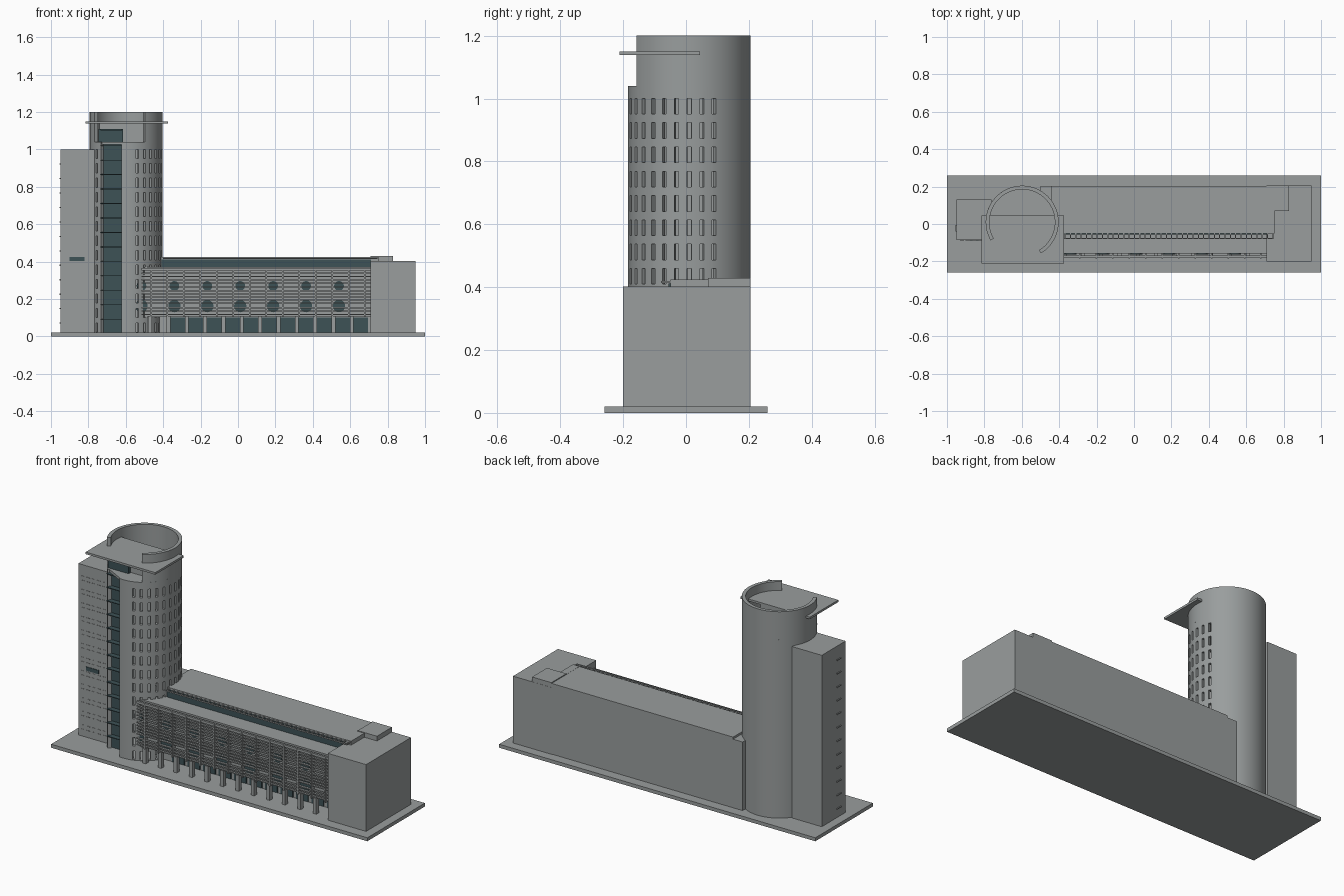
import bpy, bmesh, math

if "Cube" in bpy.data.objects:
    bpy.data.objects.remove(bpy.data.objects["Cube"])

CX, CY, R = -0.598, 0.01, 0.195     # tower axis and radius


def material(name, rgb):
    m = bpy.data.materials.new(name)
    m.diffuse_color = (*rgb, 1)
    m.use_nodes = True
    m.node_tree.nodes["Principled BSDF"].inputs["Base Color"].default_value = m.diffuse_color
    return m


CONCRETE = material("concrete grey", (0.32, 0.34, 0.34))
GLASS = material("dark teal glass", (0.047, 0.084, 0.094))


def finish(name, bm, mat):
    me = bpy.data.meshes.new(name)
    bm.to_mesh(me)
    bm.free()
    me.materials.append(mat)
    ob = bpy.data.objects.new(name, me)
    bpy.context.collection.objects.link(ob)
    return ob


def boxes(name, specs, mat=CONCRETE):
    """One object from boxes given as (x0, x1, y0, y1, z0, z1)."""
    bm = bmesh.new()
    for x0, x1, y0, y1, z0, z1 in specs:
        vs = bmesh.ops.create_cube(bm, size=1)["verts"]
        for v in vs:
            v.co.x = x1 if v.co.x > 0 else x0
            v.co.y = y1 if v.co.y > 0 else y0
            v.co.z = z1 if v.co.z > 0 else z0
    return finish(name, bm, mat)


def arc_wall(name, a0, a1, z0, z1, win_angles=(), win_rows=(), ww=2.0, wh=0.025):
    """Curved wall with window openings, angles in degrees."""
    edges = {a0, a1}
    for a in win_angles:
        edges |= {a - ww, a + ww}
    cuts = sorted(edges)
    angles = []
    for a, b in zip(cuts, cuts[1:]):
        n = max(1, round((b - a) / 5))
        angles += [a + (b - a) * i / n for i in range(n)]
    angles.append(a1)
    levels = sorted({z0, z1} | {r + s * wh for r in win_rows for s in (-1, 1)})
    bm = bmesh.new()
    grid = [[bm.verts.new((CX + R * math.cos(math.radians(a)),
                           CY + R * math.sin(math.radians(a)), z)) for z in levels]
            for a in angles]
    for i in range(len(angles) - 1):
        am = (angles[i] + angles[i + 1]) / 2
        in_col = any(abs(am - a) < ww for a in win_angles)
        for j in range(len(levels) - 1):
            zm = (levels[j] + levels[j + 1]) / 2
            if in_col and any(abs(zm - r) < wh for r in win_rows):
                continue
            bm.faces.new((grid[i][j], grid[i + 1][j], grid[i + 1][j + 1], grid[i][j + 1]))
    ob = finish(name, bm, CONCRETE)
    mod = ob.modifiers.new("thickness", "SOLIDIFY")
    mod.thickness = 0.02
    bpy.ops.object.select_all(action="DESELECT")
    ob.select_set(True)
    bpy.context.view_layer.objects.active = ob
    bpy.ops.object.modifier_apply(modifier=mod.name)
    bpy.ops.object.shade_smooth_by_angle(angle=math.radians(30))
    return ob


# Ground plate
boxes("base_plate", [(-1, 1, -0.26, 0.26, 0, 0.02)])

# Round tower: windowed shaft, taller crown open at the front
rows = [0.048 + 0.0773 * k for k in range(13)]
arc_wall("tower_shaft", -97, 226, 0.02, 1.04, [-72 + 12 * k for k in range(9)] + [216], rows)
arc_wall("tower_crown", -59, 210, 1.04, 1.2)

# Tower terrace floor, cut back behind the glass slot
bm = bmesh.new()
ring = [bm.verts.new((CX + 0.19 * math.cos(math.radians(a)),
                      CY + 0.19 * math.sin(math.radians(a)), 1.04)) for a in range(-97, 226, 6)]
face = bm.faces.new(ring)
ext = bmesh.ops.extrude_face_region(bm, geom=[face])["geom"]
bmesh.ops.translate(bm, vec=(0, 0, -0.015), verts=[v for v in ext if isinstance(v, bmesh.types.BMVert)])
bmesh.ops.recalc_face_normals(bm, faces=bm.faces)
finish("tower_terrace", bm, CONCRETE)
boxes("tower_penthouse", [(-0.74, -0.5, -0.09, 0.04, 1.04, 1.14)])
boxes("tower_canopy", [(-0.815, -0.375, -0.212, 0.045, 1.138, 1.15)])

# Tall glass strip in the tower slot with floor edges
boxes("tower_glass", [(-0.745, -0.615, -0.11, -0.095, 0.02, 1.11)], GLASS)
boxes("glass_floor_edges", [(-0.735, -0.62, -0.14, -0.11, 0.09 + 0.0773 * k, 0.094 + 0.0773 * k)
                            for k in range(13)], GLASS)
boxes("glass_top_edge", [(-0.735, -0.62, -0.14, -0.09, 1.1, 1.11)], GLASS)

# Stair block beside the tower
boxes("stair_block", [(-0.95, -0.762, -0.085, 0.13, 0.02, 1.0)])
boxes("stair_block_front_sills", [(-0.93 + 0.033 * i, -0.91 + 0.033 * i, -0.087, -0.084, z + d, z + d + 0.003)
                                  for z in rows[:12] for d in (0.01, 0.035) for i in range(5)])
boxes("stair_block_side_sills", [(-0.955, -0.949, -0.04, -0.005, z + 0.02, z + 0.026) for z in rows[:12]])
boxes("stair_block_window", [(-0.9, -0.82, -0.088, -0.084, 0.402, 0.424)], GLASS)

# Long wing: rear body, front upper storey, roof plate
boxes("wing_body", [(-0.5, 0.71, -0.05, 0.203, 0.02, 0.412)])
boxes("wing_roof", [(-0.44, 0.75, -0.05, 0.203, 0.412, 0.424)])
boxes("wing_upper_storey", [(-0.5, 0.71, -0.158, -0.05, 0.105, 0.37)])

# Clerestory glass and its sunshade
boxes("clerestory_glass", [(-0.41, 0.71, -0.056, -0.05, 0.37, 0.412)], GLASS)
boxes("sunshade", [(-0.4, 0.745, -0.08, -0.074, 0.413, 0.42)] +
      [(x, x + 0.006, -0.076, -0.05, 0.413, 0.42) for x in (-0.4 + 0.0285 * k for k in range(41))])

# Ground floor glazing, piers between the panes, front columns
boxes("ground_floor_wall", [(-0.42, 0.71, -0.075, -0.05, 0.02, 0.105)])
boxes("ground_floor_panes", [(x, x + 0.078, -0.08, -0.074, 0.022, 0.1)
                             for x in (-0.362 + 0.098 * k for k in range(11))], GLASS)
boxes("front_columns", [(x - 0.01, x + 0.01, -0.176, -0.15, 0.02, 0.11)
                        for x in (-0.47 + 0.098 * k for k in range(12))])

# Round windows behind the facade screen
bm = bmesh.new()
for k in range(7):
    for z, r in ((0.27, 0.026), (0.162, 0.033)):
        vs = bmesh.ops.create_cone(bm, cap_ends=True, segments=20, radius1=r, radius2=r, depth=0.006)["verts"]
        x = -0.34 + 0.176 * (k - 1)
        for v in vs:
            v.co = (x + v.co.x, -0.16 + v.co.z, z - v.co.y)
bmesh.ops.recalc_face_normals(bm, faces=bm.faces)
finish("round_windows", bm, GLASS)

# Facade screen: horizontal louvres, upright fins, top rail
louvres = [0.115, 0.132, 0.15, 0.176, 0.192, 0.208, 0.224, 0.241, 0.262, 0.282, 0.3, 0.318, 0.335]
boxes("facade_louvres", [(-0.515, 0.71, -0.18, -0.168, z, z + 0.006) for z in louvres])
boxes("facade_fins", [(x - 0.004, x + 0.004, -0.184, -0.155, 0.105, 0.36)
                      for x in (-0.465 + 0.088 * k for k in range(14))])
boxes("facade_top_rail", [(-0.515, 0.71, -0.18, -0.168, 0.352, 0.366)])

# End block with stepped roof pieces
boxes("end_block", [(0.708, 0.95, -0.2, 0.206, 0.02, 0.402)])
boxes("end_block_roof_steps", [(0.708, 0.83, 0.07, 0.205, 0.402, 0.429),
                               (0.708, 0.75, -0.05, 0.07, 0.402, 0.425)])
